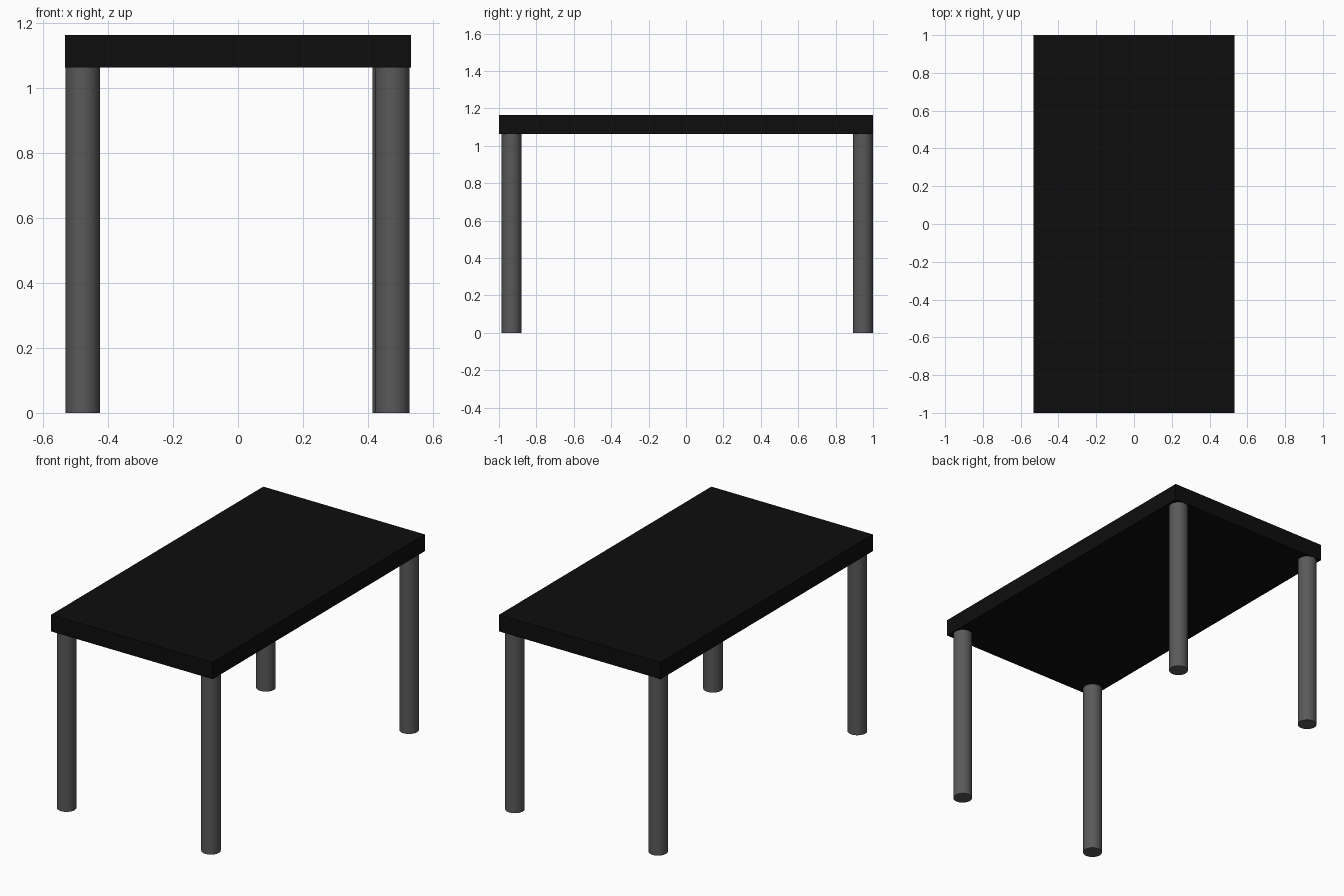
import bpy
import math

if "Cube" in bpy.data.objects:
    bpy.data.objects.remove(bpy.data.objects["Cube"])

TOP_Z, THICK, RADIUS = 1.163, 0.1, 0.053
LEG_H = TOP_Z - THICK


def material(name, value):
    mat = bpy.data.materials.new(name)
    mat.diffuse_color = (value, value, value, 1)
    mat.use_nodes = True
    mat.node_tree.nodes["Principled BSDF"].inputs["Base Color"].default_value = mat.diffuse_color
    return mat


black = material("black", 0.004)
dark_grey = material("dark_grey", 0.1)

# Table top slab
bpy.ops.mesh.primitive_cube_add(size=1, location=(0, 0, TOP_Z - THICK / 2))
top = bpy.context.object
top.name = "table_top"
top.scale = (1.066, 2, THICK)
bpy.ops.object.transform_apply(location=False, rotation=False, scale=True)
top.data.materials.append(black)

# Round legs, each standing near a corner
legs = {
    "front_left_leg": (-0.478, -0.933),
    "front_right_leg": (0.475, -0.933),
    "back_left_leg": (-0.478, 0.946),
    "back_right_leg": (0.467, 0.946),
}
for name, (x, y) in legs.items():
    bpy.ops.mesh.primitive_cylinder_add(
        vertices=32, radius=RADIUS, depth=LEG_H, location=(x, y, LEG_H / 2))
    leg = bpy.context.object
    leg.name = name
    bpy.ops.object.shade_smooth_by_angle(angle=math.radians(30))
    leg.data.materials.append(dark_grey)
